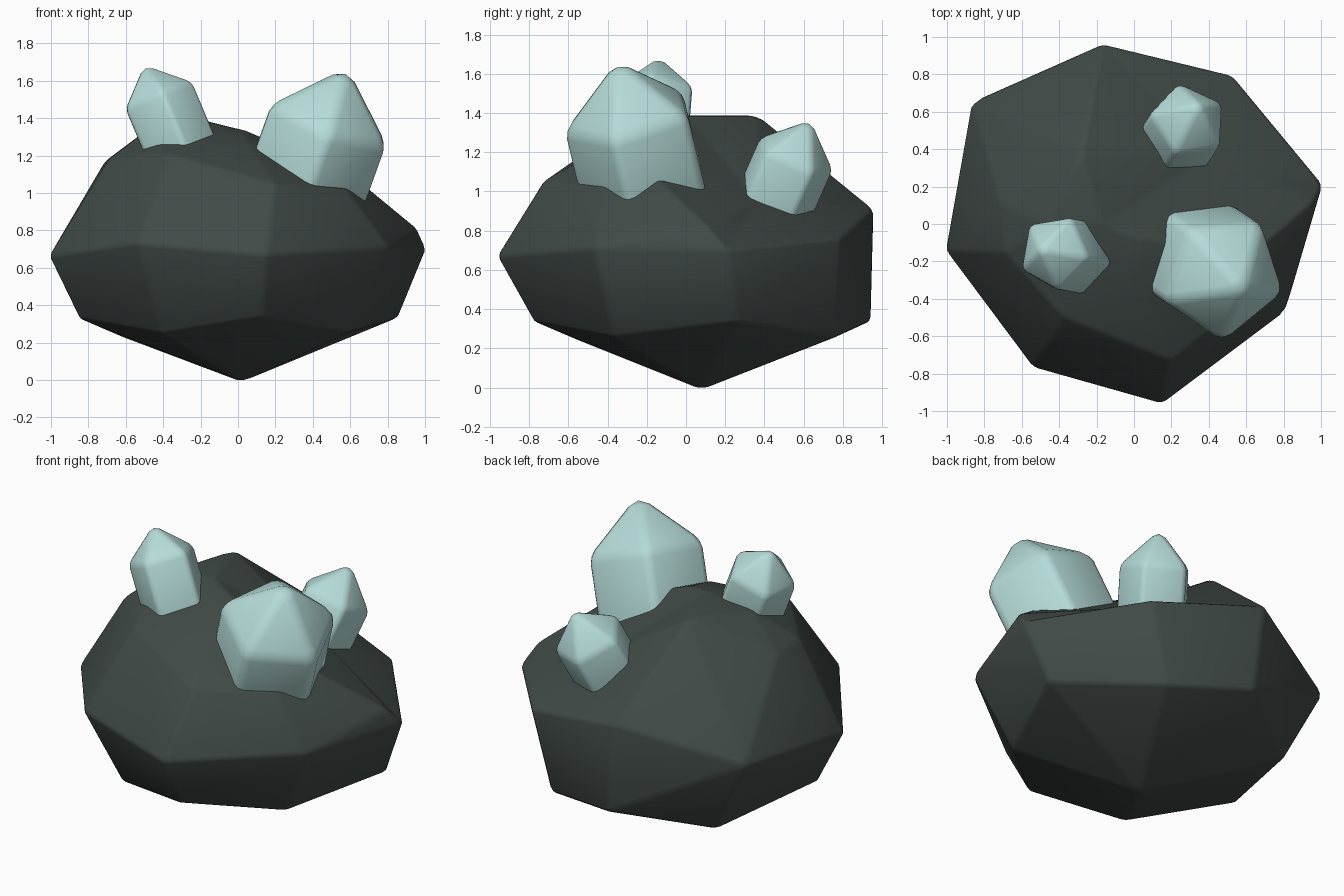
import bpy, bmesh, math
from mathutils import Vector

if "Cube" in bpy.data.objects:
    bpy.data.objects.remove(bpy.data.objects["Cube"])


def material(name, rgb):
    m = bpy.data.materials.new(name)
    m.diffuse_color = (*rgb, 1)
    m.use_nodes = True
    m.node_tree.nodes["Principled BSDF"].inputs["Base Color"].default_value = m.diffuse_color
    return m


ROCK = material("dark stone", (0.052, 0.069, 0.062))
ICE = material("pale cyan crystal", (0.46, 0.71, 0.69))


def finish(bm, name, mat, bevel, limit):
    """Turn a bmesh into an object with softened edges and smooth shading."""
    bmesh.ops.recalc_face_normals(bm, faces=bm.faces)
    me = bpy.data.meshes.new(name)
    bm.to_mesh(me)
    bm.free()
    me.materials.append(mat)
    ob = bpy.data.objects.new(name, me)
    bpy.context.collection.objects.link(ob)
    for p in me.polygons:
        p.use_smooth = True
    b = ob.modifiers.new("soft edges", "BEVEL")
    b.width = bevel
    b.segments = 2
    b.limit_method = "ANGLE"
    b.angle_limit = math.radians(limit)
    return ob


# Boulder: hull around hand-placed rings, with one hollow behind the large crystal
LOW = [(-.11, .945, .34), (-.63, .59, .235), (-.85, -.11, .33), (-.41, -.57, .25),
       (.13, -.78, .34), (.60, -.37, .26), (.86, .26, .335), (.40, .77, .26)]
MID = [(-.87, .65, .72), (-1.01, -.14, .66), (-.54, -.77, .73),
       (.15, -.965, .67), (.81, -.47, .71), (1.01, .21, .70)]
HIGH = [(-.17, .96, .91), (-.71, .10, 1.17), (-.69, -.15, 1.18), (-.38, -.50, 1.21),
        (.20, -.73, 1.05), (.62, -.17, 1.09), (.96, .12, .81), (.53, .79, .76),
        (.58, -.43, 1.02)]
TOP = [(-.28, .37, 1.39), (-.17, 0, 1.39), (-.47, 0, 1.35), (.03, -.08, 1.34),
       (.05, -.33, 1.27)]
HOLLOW = Vector((.40, .36, 1.30))

bm = bmesh.new()
for p in [(.02, .08, -.01)] + LOW + MID + HIGH + TOP + [tuple(HOLLOW)]:
    bm.verts.new(p)
bmesh.ops.convex_hull(bm, input=bm.verts)
bmesh.ops.delete(bm, geom=[v for v in bm.verts if not v.link_faces], context="VERTS")
for v in bm.verts:
    if (v.co - HOLLOW).length < 1e-4:
        v.co.z = .95
finish(bm, "boulder", ROCK, .022, 12)


# Crystals: leaning five-sided prisms with a pointed cap
def crystal(name, shoulder, lean, radius, tip, depth, turn):
    axis = Vector((*lean, 1)).normalized()
    rot = Vector((0, 0, 1)).rotation_difference(axis)
    centre = Vector(shoulder)
    bm = bmesh.new()
    rings = []
    for h in (-depth, 0):
        rings.append([bm.verts.new(centre + rot @ Vector((
            radius * math.cos(math.radians(72 * i + turn)),
            radius * math.sin(math.radians(72 * i + turn)), h))) for i in range(5)])
    apex = bm.verts.new(centre + axis * tip)
    low, high = rings
    bm.faces.new(low[::-1])
    for i in range(5):
        j = (i + 1) % 5
        bm.faces.new((low[i], low[j], high[j], high[i]))
        bm.faces.new((high[i], high[j], apex))
    finish(bm, name, ICE, radius * .12, 20)


crystal("large_crystal", (.485, -.285, 1.385), (.36, -.24), .355, .315, .60, -88)
crystal("left_crystal", (-.43, -.15, 1.515), (-.42, .08), .21, .19, .42, -82)
crystal("back_crystal", (.295, .555, 1.18), (.28, .44), .22, .215, .45, -114)
